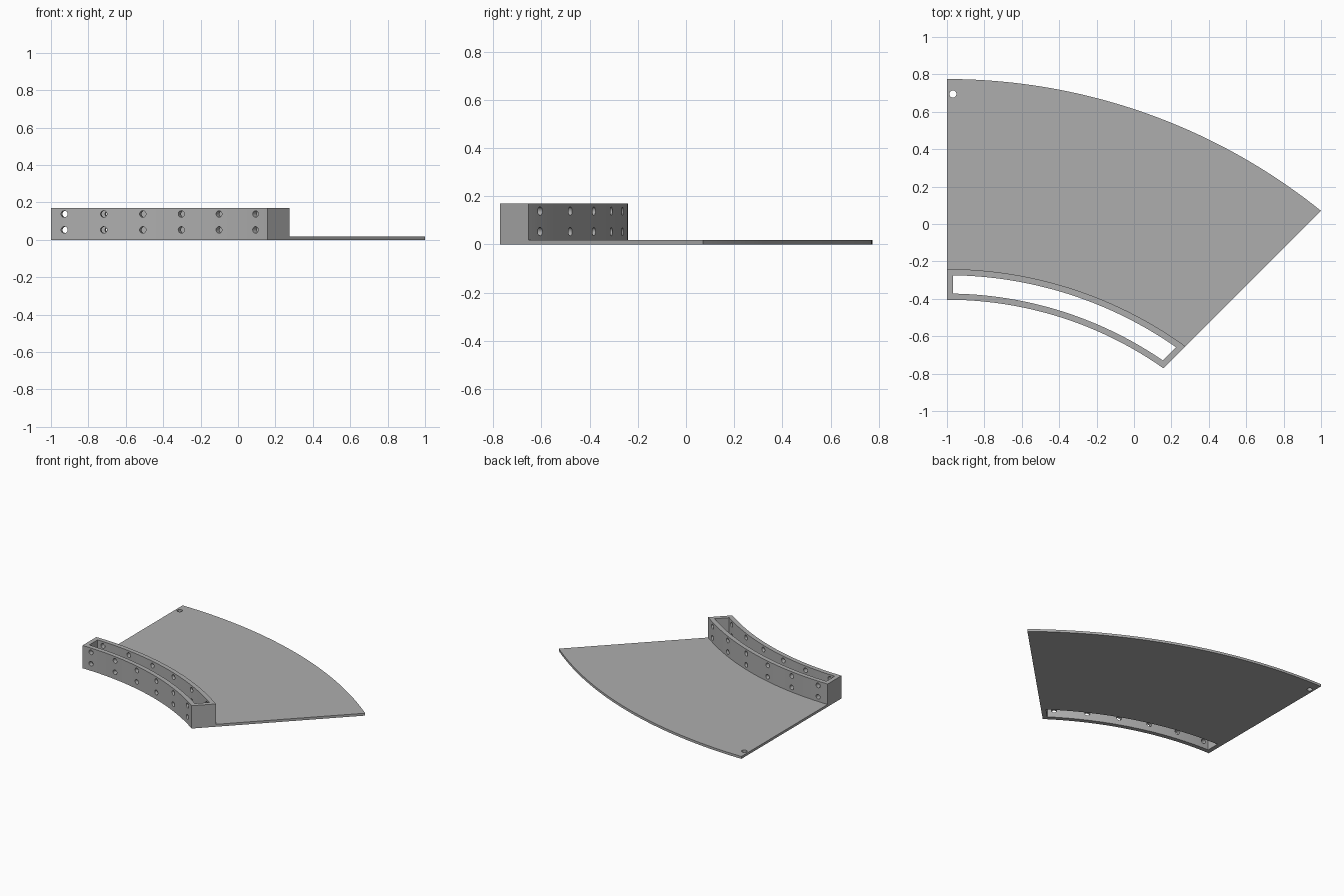
import bpy, bmesh, math
from mathutils import Matrix, Vector

cube = bpy.data.objects.get("Cube")
if cube:
    bpy.data.objects.remove(cube, do_unlink=True)

ARC_Y = -2.415        # centre of the concentric arcs, on x = -1
APEX_Y = -1.93        # where the two straight sides meet, on x = -1
R_IN, R_RAIL, R_OUT = 2.01, 2.174, 3.19
WALL = 0.033
PLATE_H, RAIL_H = 0.018, 0.17

grey = bpy.data.materials.new("grey")
grey.use_nodes = True
colour = (0.42, 0.42, 0.42, 1)
grey.diffuse_color = colour
grey.node_tree.nodes["Principled BSDF"].inputs["Base Color"].default_value = colour


def to_object(name, bm):
    bmesh.ops.recalc_face_normals(bm, faces=bm.faces)
    mesh = bpy.data.meshes.new(name)
    bm.to_mesh(mesh)
    bm.free()
    mesh.materials.append(grey)
    ob = bpy.data.objects.new(name, mesh)
    bpy.context.collection.objects.link(ob)
    return ob


def arc(radius, inset, steps=56):
    """Arc from the left side to the diagonal side, both moved in by inset."""
    start = math.asin(inset / radius)
    shift = APEX_Y - ARC_Y + inset * math.sqrt(2)
    end = math.pi / 4 - math.asin(shift / (math.sqrt(2) * radius))
    angles = [start + (end - start) * i / steps for i in range(steps + 1)]
    return [(-1 + radius * math.sin(a), ARC_Y + radius * math.cos(a)) for a in angles]


def sector(name, r0, r1, inset, z0, z1):
    bm = bmesh.new()
    outline = arc(r0, inset) + arc(r1, inset)[::-1]
    face = bm.faces.new([bm.verts.new((x, y, z0)) for x, y in outline])
    top = bmesh.ops.extrude_face_region(bm, geom=[face])["geom"]
    verts = [v for v in top if isinstance(v, bmesh.types.BMVert)]
    bmesh.ops.translate(bm, verts=verts, vec=(0, 0, z1 - z0))
    return to_object(name, bm)


def drill(name, centre, direction, radius, depth):
    bm = bmesh.new()
    turn = Vector(direction).to_track_quat('Z', 'Y').to_matrix().to_4x4()
    bmesh.ops.create_cone(bm, cap_ends=True, segments=24, radius1=radius, radius2=radius,
                          depth=depth, matrix=Matrix.Translation(centre) @ turn)
    return to_object(name, bm)


# Full-height curved wedge, cut down to a thin plate with a hollow rail
body = sector("curved_plate_with_rail", R_IN, R_OUT, 0, 0, RAIL_H)
cutters = [
    sector("above_plate", R_RAIL, R_OUT + 0.2, -0.1, PLATE_H, RAIL_H + 0.1),
    sector("rail_cavity", R_IN + WALL, R_RAIL - WALL, WALL, -0.1, RAIL_H + 0.1),
    drill("corner_hole", (-0.968, 0.695, 0), (0, 0, 1), 0.019, 0.2),
]

# Two rows of holes through both rail walls, fanned about the apex
for i in range(6):
    a = math.radians(2.7 + 7.92 * i)
    d = Vector((math.sin(a), math.cos(a), 0))
    for z in (0.053, 0.138):
        cutters.append(drill("rail_hole", Vector((-1, APEX_Y, z)) + d * 1.65, d, 0.0175, 0.5))

bpy.context.view_layer.objects.active = body
for c in cutters:
    mod = body.modifiers.new("cut", 'BOOLEAN')
    mod.operation = 'DIFFERENCE'
    mod.solver = 'EXACT'
    mod.object = c
    bpy.ops.object.modifier_apply(modifier=mod.name)
    bpy.data.objects.remove(c, do_unlink=True)

bpy.ops.object.select_all(action='DESELECT')
body.select_set(True)
bpy.ops.object.shade_smooth_by_angle(angle=math.radians(30))
